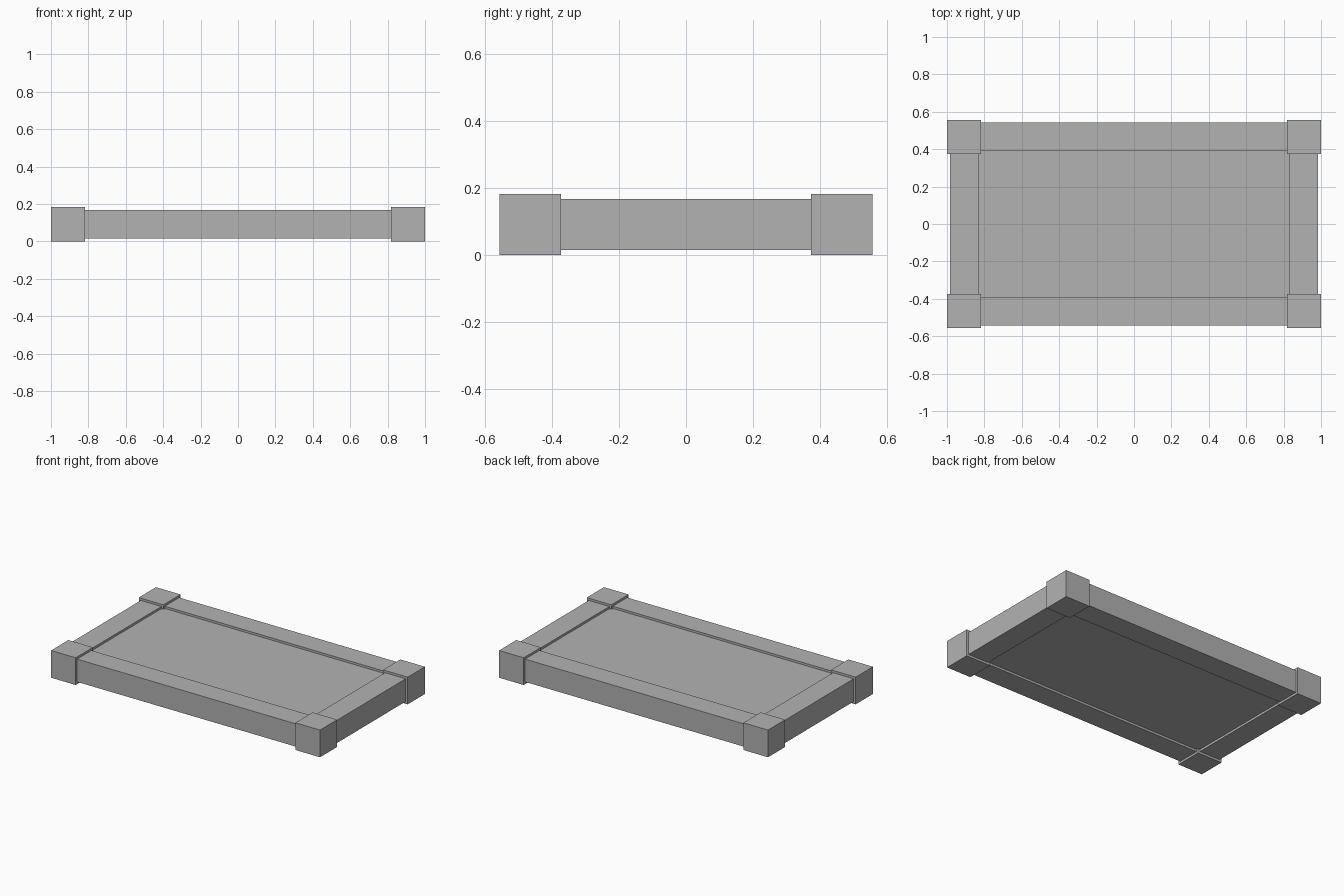
import bpy

default = bpy.data.objects.get("Cube")
if default:
    bpy.data.objects.remove(default, do_unlink=True)

grey = bpy.data.materials.new("plain_grey")
grey.use_nodes = True
colour = (0.448, 0.448, 0.448, 1)
grey.diffuse_color = colour
grey.node_tree.nodes["Principled BSDF"].inputs["Base Color"].default_value = colour

HALF_X, HALF_Y = 1.0, 0.557   # outer half sizes
CORNER = 0.183                # corner block edge
STEP = 0.015                  # each part sits this far inside the next
RAIL = CORNER - 2 * STEP
MID_Z = CORNER / 2


def box(name, x, y, size):
    bpy.ops.mesh.primitive_cube_add(size=1, location=(x, y, MID_Z))
    obj = bpy.context.object
    obj.name = name
    obj.scale = size
    bpy.ops.object.transform_apply(location=False, rotation=False, scale=True)
    obj.data.materials.append(grey)
    return obj


corner_x, corner_y = HALF_X - CORNER / 2, HALF_Y - CORNER / 2

# Corner blocks
for side, sx in (("left", 1), ("right", -1)):
    for end, sy in (("front", -1), ("back", 1)):
        box(f"{end}_{side}_corner", sx * corner_x, sy * corner_y, (CORNER,) * 3)

# Rails between the corner blocks
for end, sy in (("front", -1), ("back", 1)):
    box(f"{end}_rail", 0, sy * corner_y, (2 * (HALF_X - CORNER), RAIL, RAIL))
for side, sx in (("left", 1), ("right", -1)):
    box(f"{side}_rail", sx * corner_x, 0, (RAIL, 2 * (HALF_Y - CORNER), RAIL))

# Recessed panel inside the rails
box("panel", 0, 0, (2 * corner_x - RAIL, 2 * corner_y - RAIL, RAIL - 2 * STEP))
